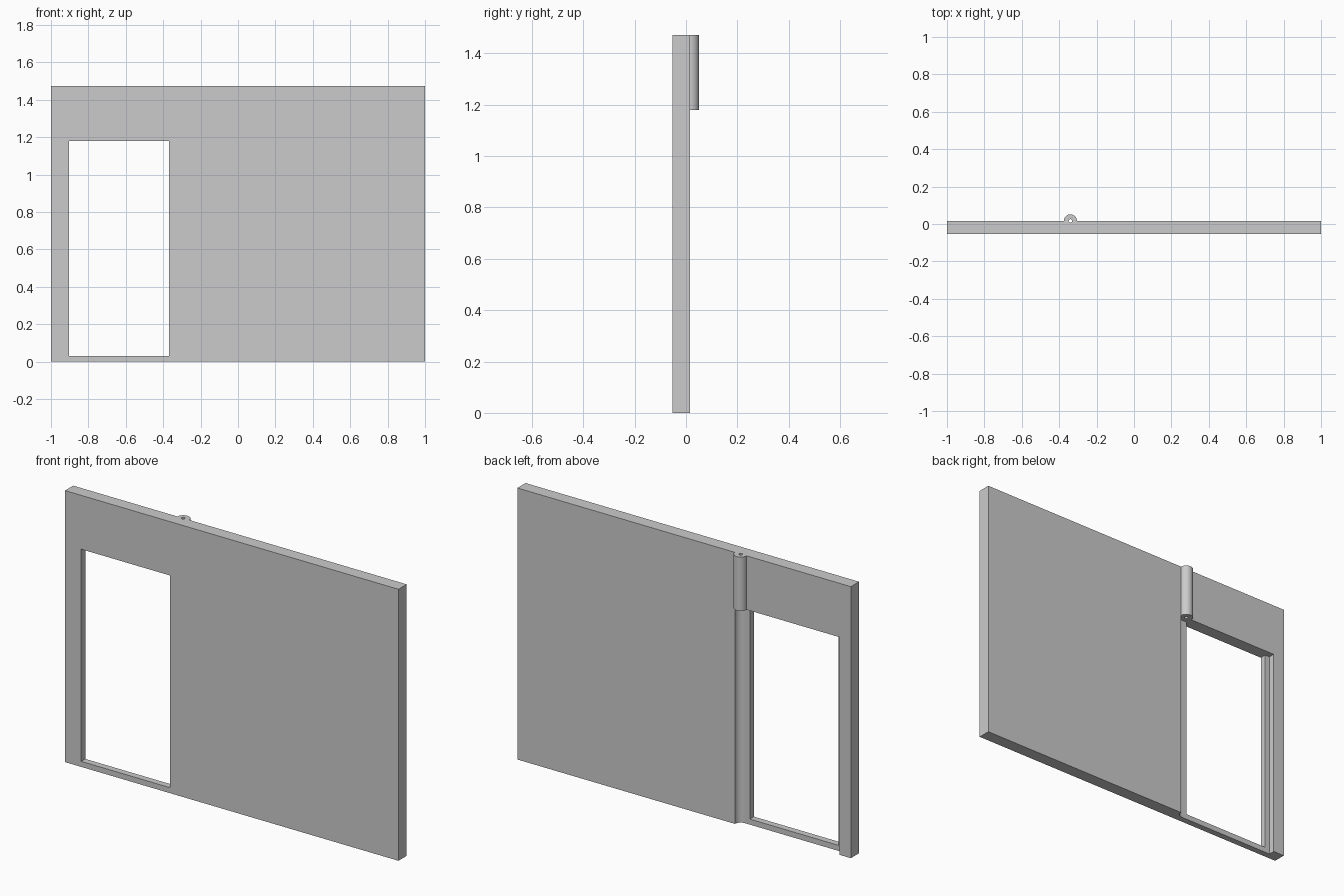
import bpy, bmesh
from math import radians, cos, sin

if "Cube" in bpy.data.objects:
    bpy.data.objects.remove(bpy.data.objects["Cube"], do_unlink=True)

FRONT, BACK = -0.0535, 0.0165
HEIGHT = 1.472
HEAD = 1.18              # top of the doorway
SILL = 0.03
PIVOT_X, PIVOT_R = -0.34, 0.035
HOLE_R = 0.0095
REBATE_Y = BACK - PIVOT_R

grey = bpy.data.materials.new("light_grey")
grey.use_nodes = True
grey.diffuse_color = (0.6, 0.6, 0.6, 1)
grey.node_tree.nodes["Principled BSDF"].inputs["Base Color"].default_value = (0.6, 0.6, 0.6, 1)


def prism(name, outline, z0, z1):
    """Extrude a plan outline from z0 up to z1."""
    bm = bmesh.new()
    face = bm.faces.new([bm.verts.new((x, y, z0)) for x, y in outline])
    top = bmesh.ops.extrude_face_region(bm, geom=[face])
    verts = [v for v in top["geom"] if isinstance(v, bmesh.types.BMVert)]
    bmesh.ops.translate(bm, verts=verts, vec=(0, 0, z1 - z0))
    bmesh.ops.recalc_face_normals(bm, faces=bm.faces)
    mesh = bpy.data.meshes.new(name)
    bm.to_mesh(mesh)
    bm.free()
    mesh.materials.append(grey)
    obj = bpy.data.objects.new(name, mesh)
    bpy.context.collection.objects.link(obj)
    return obj


def rect(x0, x1, y0, y1):
    return [(x0, y0), (x1, y0), (x1, y1), (x0, y1)]


def arc(r, a0, a1, steps):
    angles = [radians(a0 + (a1 - a0) * i / steps) for i in range(steps + 1)]
    return [(PIVOT_X + r * cos(a), BACK + r * sin(a)) for a in angles]


def cut(target, cutter):
    cutter.hide_render = True
    mod = target.modifiers.new("cut", 'BOOLEAN')
    mod.operation = 'DIFFERENCE'
    mod.solver = 'EXACT'
    mod.object = cutter
    bpy.context.view_layer.objects.active = target
    bpy.ops.object.modifier_apply(modifier=mod.name)
    bpy.data.objects.remove(cutter, do_unlink=True)


def smooth(obj):
    bpy.ops.object.select_all(action='DESELECT')
    obj.select_set(True)
    bpy.context.view_layer.objects.active = obj
    bpy.ops.object.shade_smooth_by_angle(angle=radians(30))


# Wall panel
wall = prism("wall_panel", rect(-1, 1, FRONT, BACK), 0, HEIGHT)

# Door rebate in the back, ending in a rounded pivot groove
groove = arc(PIVOT_R, -90, 0, 16)
rebate = [(-0.932, REBATE_Y)] + groove + [(groove[-1][0], 0.1), (-0.932, 0.1)]
cut(wall, prism("rebate_cutter", rebate, -0.1, HEAD))

# Doorway through the wall, above the sill
cut(wall, prism("doorway_cutter", rect(-0.903, -0.37, -0.1, 0.05), SILL, HEAD))

# Pin hole above the groove
cut(wall, prism("pin_hole_cutter", arc(HOLE_R, 0, 345, 23), 1.0, 1.6))
smooth(wall)

# Half-round hinge sleeve on the back
sleeve = prism("hinge_sleeve", arc(PIVOT_R, 0, 180, 32) + arc(HOLE_R, 180, 0, 12), HEAD, HEIGHT)
smooth(sleeve)
